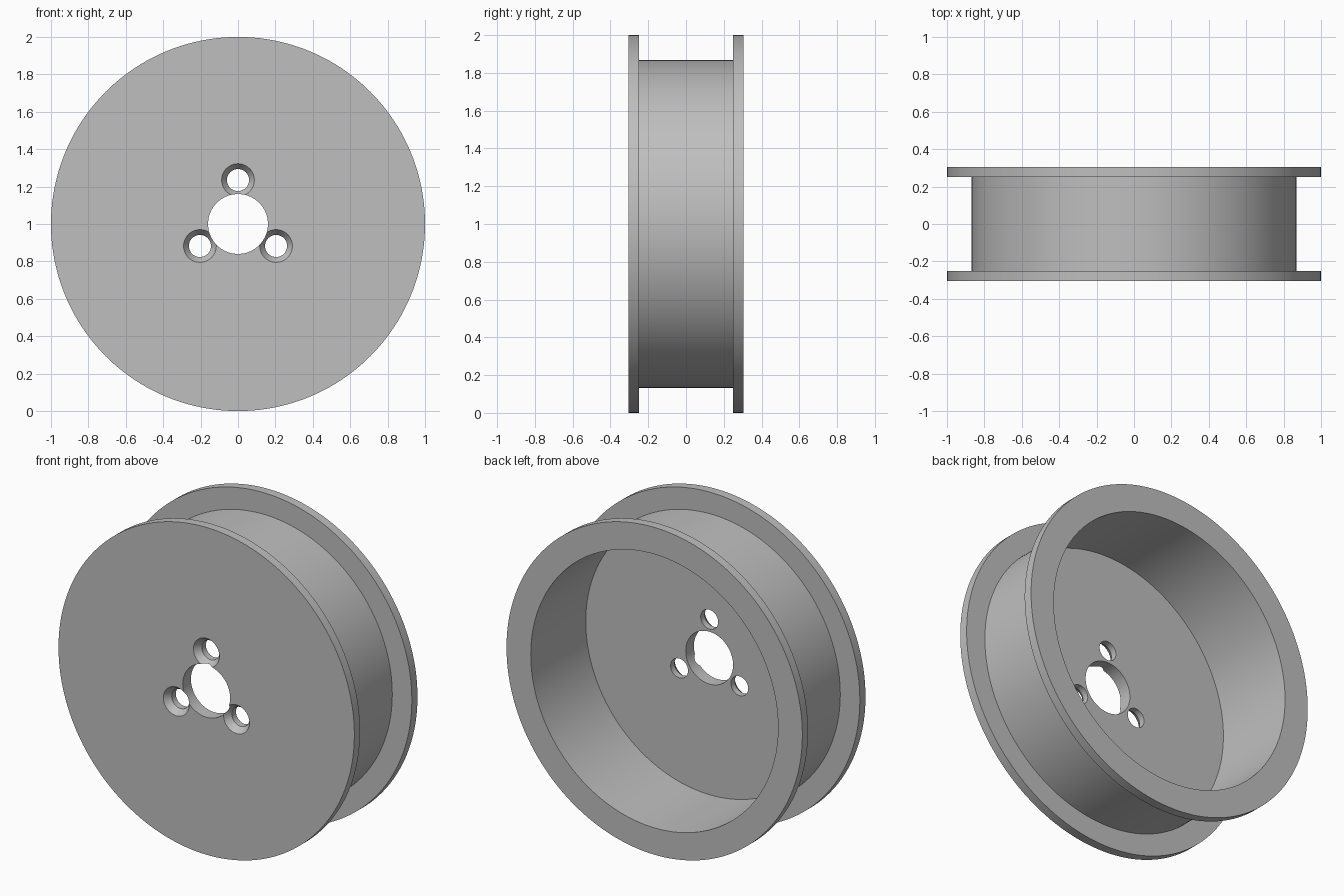
import bpy, bmesh
from math import sin, cos, pi, radians

cube = bpy.data.objects.get("Cube")
if cube:
    bpy.data.objects.remove(cube, do_unlink=True)

grey = bpy.data.materials.new("grey metal")
grey.use_nodes = True
colour = (0.52, 0.52, 0.52, 1)
grey.diffuse_color = colour
grey.node_tree.nodes["Principled BSDF"].inputs["Base Color"].default_value = colour


def lathe(name, profile, centre, steps):
    """Revolve a closed (radius, y) profile around the y axis through centre."""
    bm = bmesh.new()
    rings = []
    for i in range(steps):
        a = 2 * pi * i / steps
        rings.append([bm.verts.new((r * sin(a), y, r * cos(a))) for r, y in profile])
    n = len(profile)
    for i in range(steps):
        a, b = rings[i], rings[(i + 1) % steps]
        for j in range(n):
            k = (j + 1) % n
            bm.faces.new((a[j], a[k], b[k], b[j]))
    # Profile points on the axis collapse to a single vertex
    bmesh.ops.remove_doubles(bm, verts=bm.verts, dist=1e-5)
    bmesh.ops.dissolve_degenerate(bm, edges=bm.edges, dist=1e-5)
    bmesh.ops.recalc_face_normals(bm, faces=bm.faces)
    mesh = bpy.data.meshes.new(name)
    bm.to_mesh(mesh)
    bm.free()
    mesh.materials.append(grey)
    obj = bpy.data.objects.new(name, mesh)
    obj.location = centre
    bpy.context.collection.objects.link(obj)
    return obj


HALF, FLANGE, FLOOR = 0.305, 0.25, -0.226
DRUM, INNER, HUB = 0.868, 0.836, 0.16

# Flanged drum, closed at the front by a plate with a centre hole
wheel = lathe("flanged_wheel", [
    (HUB, -HALF), (1, -HALF), (1, -FLANGE), (DRUM, -FLANGE),
    (DRUM, FLANGE), (1, FLANGE), (1, HALF), (INNER, HALF),
    (INNER, FLOOR), (HUB, FLOOR)], (0, 0, 1), 160)

# Three countersunk bolt holes around the hub
BOLT, SINK, DEPTH = 0.059, 0.0875, 0.04
flare = SINK + (SINK - BOLT)
bpy.context.view_layer.objects.active = wheel
wheel.select_set(True)
for i in range(3):
    a = radians(120 * i)
    cutter = lathe("bolt_hole_cutter", [
        (0, -HALF - DEPTH), (flare, -HALF - DEPTH), (BOLT, -HALF + DEPTH),
        (BOLT, FLOOR + 0.1), (0, FLOOR + 0.1)],
        (0.235 * sin(a), 0, 1 + 0.235 * cos(a)), 48)
    cutter.hide_render = True
    cut = wheel.modifiers.new("bolt_hole", 'BOOLEAN')
    cut.operation = 'DIFFERENCE'
    cut.solver = 'EXACT'
    cut.object = cutter
    bpy.ops.object.modifier_apply(modifier=cut.name)
    bpy.data.objects.remove(cutter, do_unlink=True)

bpy.ops.object.shade_smooth_by_angle(angle=radians(25))
